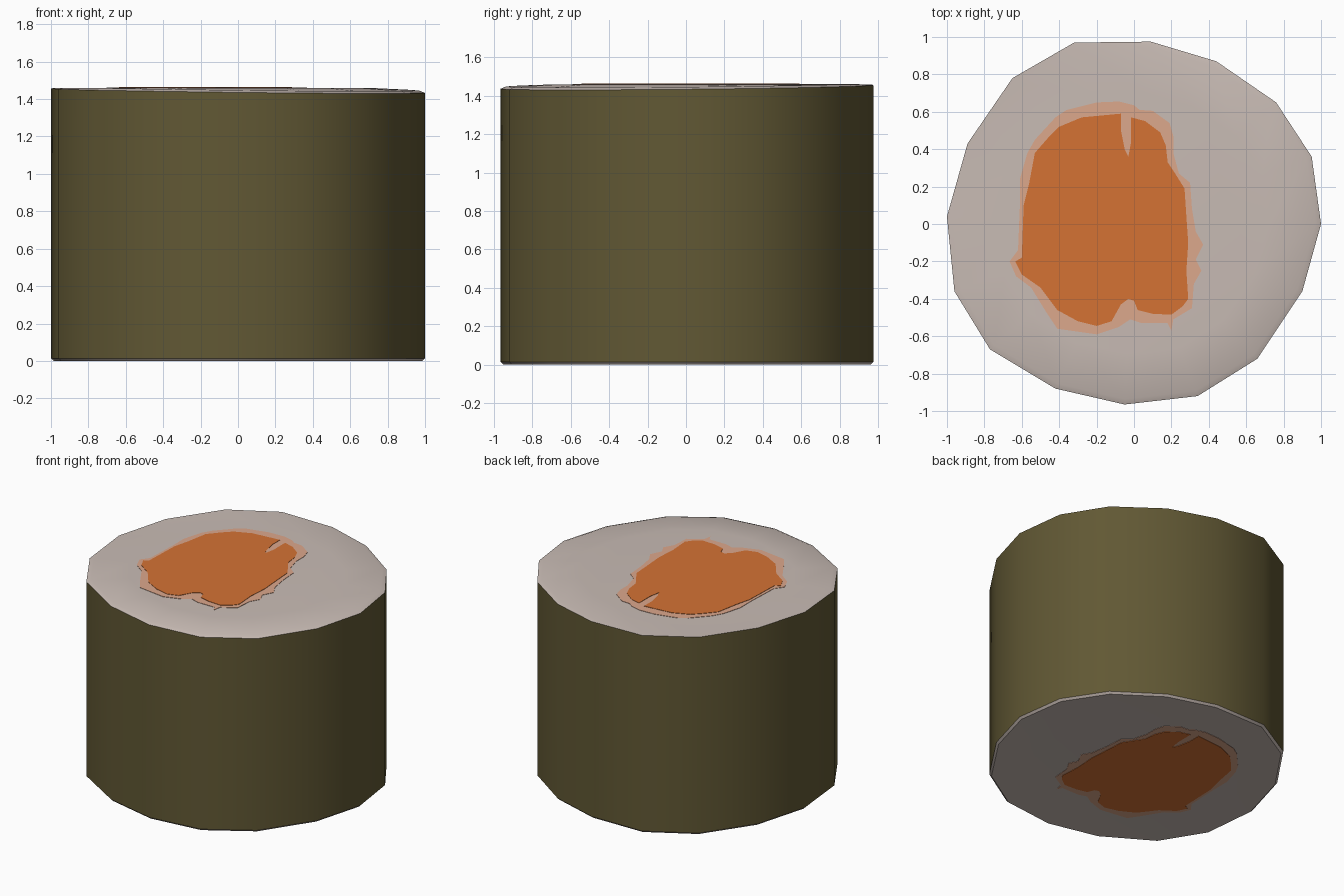
import bpy, bmesh, math

if "Cube" in bpy.data.objects:
    bpy.data.objects.remove(bpy.data.objects["Cube"])


def material(name, r, g, b):
    lin = [((c / 255 + 0.055) / 1.055) ** 2.4 for c in (r, g, b)]
    m = bpy.data.materials.new(name)
    m.diffuse_color = (*lin, 1)
    m.use_nodes = True
    m.node_tree.nodes["Principled BSDF"].inputs["Base Color"].default_value = m.diffuse_color
    return m


SEAWEED = material("seaweed green", 97, 88, 52)
RICE = material("rice white", 201, 188, 181)
ORANGE = material("filling orange", 213, 114, 52)
PALE = material("filling edge pale orange", 220, 168, 140)

# Sixteen-sided roll outline, clockwise from the back
OUTLINE = [(-.32, .97), (.09, .975), (.44, .87), (.76, .65), (.95, .36), (1, 0),
           (.90, -.36), (.66, -.72), (.34, -.92), (-.05, -.965), (-.42, -.88),
           (-.77, -.67), (-.96, -.36), (-1, .04), (-.89, .43), (-.65, .78)]

# Filling outlines
CORE = [(-.07, .59), (-.07, .5), (-.05, .40), (-.03, .36), (-.015, .44), (-.015, .57),
        (.06, .55), (.14, .49), (.17, .42), (.18, .33), (.22, .27), (.27, .19),
        (.28, .04), (.29, -.1), (.28, -.25), (.29, -.4), (.26, -.44), (.2, -.485),
        (.1, -.48), (.02, -.46), (0, -.41), (-.03, -.40), (-.07, -.43), (-.12, -.52),
        (-.2, -.545), (-.3, -.52), (-.41, -.46), (-.5, -.34), (-.6, -.27), (-.635, -.2),
        (-.6, -.18), (-.59, .1), (-.56, .22), (-.53, .38), (-.46, .46), (-.4, .52), (-.28, .57)]
HALO = [(-.2, .65), (-.08, .655), (0, .635), (.03, .61), (.1, .605), (.19, .54),
        (.21, .47), (.21, .38), (.24, .27), (.3, .22), (.31, .08), (.33, -.04),
        (.37, -.11), (.33, -.19), (.36, -.25), (.32, -.32), (.31, -.45), (.21, -.51),
        (.2, -.57), (.18, -.53), (.04, -.53), (-.02, -.51), (-.08, -.55), (-.2, -.59),
        (-.41, -.56), (-.47, -.47), (-.55, -.34), (-.63, -.28), (-.665, -.2),
        (-.62, -.14), (-.61, .1), (-.61, .24), (-.57, .38), (-.53, .45), (-.42, .57), (-.36, .61)]


def rim(x, y):
    """Slightly tilted cut at the top of the roll."""
    return 1.445 - 0.012 * x + 0.010 * y


def finish(name, bm, mat):
    bmesh.ops.triangulate(bm, faces=[f for f in bm.faces if len(f.verts) > 4])
    me = bpy.data.meshes.new(name)
    bm.to_mesh(me)
    bm.free()
    me.materials.append(mat)
    ob = bpy.data.objects.new(name, me)
    bpy.context.collection.objects.link(ob)
    bpy.ops.object.select_all(action='DESELECT')
    ob.select_set(True)
    bpy.context.view_layer.objects.active = ob
    bpy.ops.object.shade_smooth_by_angle(angle=math.radians(40))


def loft(name, rings, mat, cap=False):
    """Bridge rings running upward/inward; each ring is a list of points."""
    bm = bmesh.new()
    loops = [[bm.verts.new(p) for p in r] for r in rings]
    n = len(loops[0])
    for a, b in zip(loops, loops[1:]):
        for i in range(n):
            j = (i + 1) % n
            bm.faces.new((a[i], b[i], b[j], a[j]))
    if cap:
        bm.faces.new(loops[-1][::-1])
    finish(name, bm, mat)


def plate(name, pts, z0, z1, mat):
    """Thin closed plate between two heights."""
    bm = bmesh.new()
    lo = [bm.verts.new((x, y, z0)) for x, y in pts]
    hi = [bm.verts.new((x, y, z1)) for x, y in pts]
    bm.faces.new(lo)
    bm.faces.new(hi[::-1])
    for i in range(len(pts)):
        j = (i + 1) % len(pts)
        bm.faces.new((lo[i], hi[i], hi[j], lo[j]))
    bmesh.ops.recalc_face_normals(bm, faces=bm.faces)
    finish(name, bm, mat)


def ring(scale, height):
    return [(x * scale, y * scale, height(x, y)) for x, y in OUTLINE]


# Seaweed wrapper
loft("seaweed_wrap", [ring(1, lambda x, y: 0.014), ring(1, rim)], SEAWEED)

# Rice ends with softly rounded rims
loft("rice_top", [ring(1, rim),
                  ring(0.97, lambda x, y: min(rim(x, y) + 0.012, 1.459)),
                  ring(0.72, lambda x, y: 1.459)], RICE, cap=True)
bottom = [ring(1, lambda x, y: 0.014), ring(0.985, lambda x, y: 0.0),
          ring(0.72, lambda x, y: 0.005)]
loft("rice_bottom", [r[::-1] for r in bottom], RICE, cap=True)

# Filling shows through on both ends
plate("filling_edge_top", HALO, 1.457, 1.4615, PALE)
plate("filling_top", CORE, 1.458, 1.464, ORANGE)
plate("filling_edge_bottom", HALO, 0.0025, 0.007, PALE)
plate("filling_bottom", CORE, 0.0, 0.006, ORANGE)
